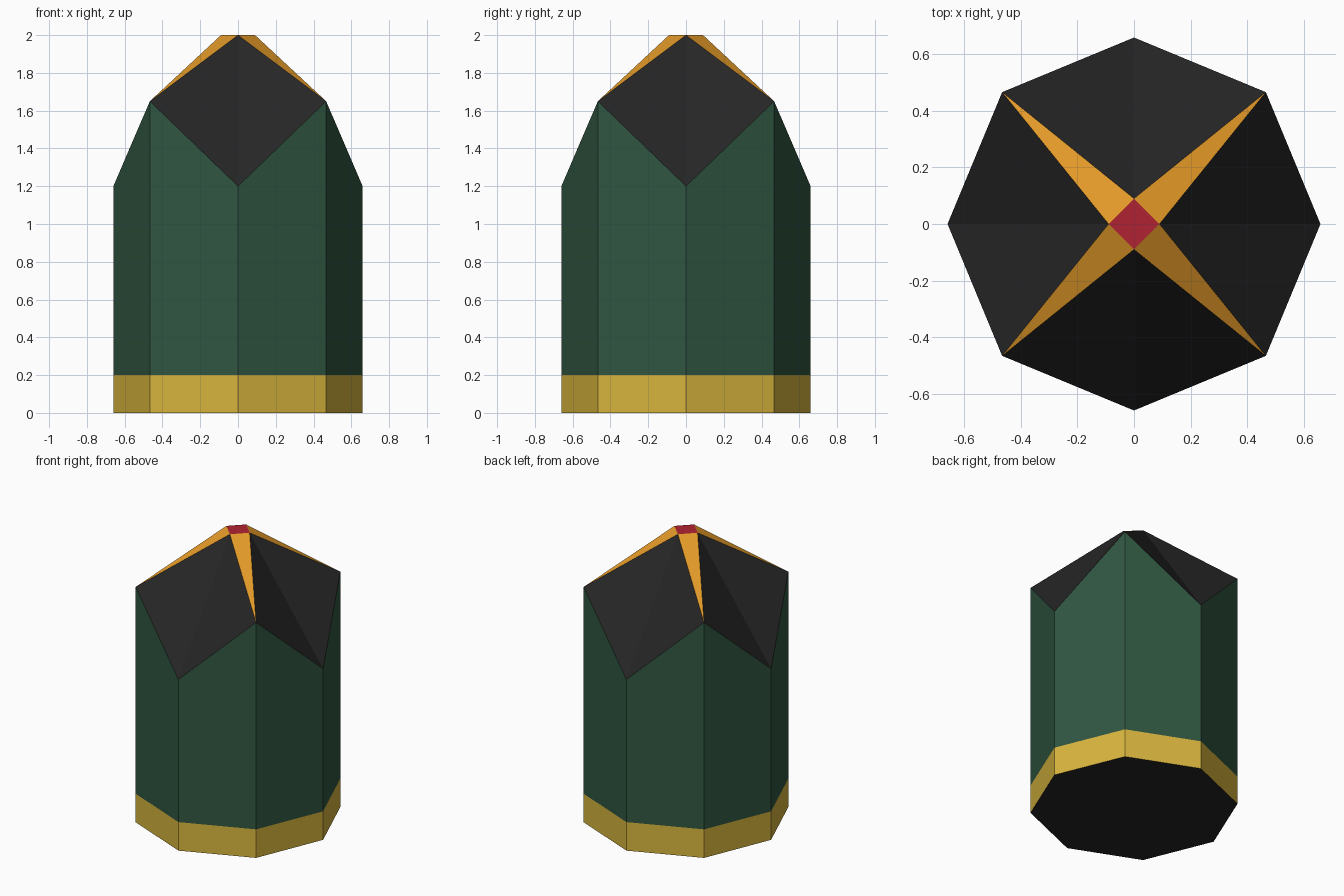
import bpy, bmesh, math

if "Cube" in bpy.data.objects:
    bpy.data.objects.remove(bpy.data.objects["Cube"])


def material(name, r, g, b):
    lin = [((c / 255 + 0.055) / 1.055) ** 2.4 for c in (r, g, b)]
    m = bpy.data.materials.new(name)
    m.diffuse_color = (*lin, 1)
    m.use_nodes = True
    m.node_tree.nodes["Principled BSDF"].inputs["Base Color"].default_value = m.diffuse_color
    return m


GOLD = material("gold", 216, 181, 62)
GREEN = material("dark green", 48, 86, 65)
BLACK = material("black", 38, 38, 38)
ORANGE = material("orange", 229, 155, 40)
RED = material("red", 176, 36, 50)

R, TIP = 0.66, 0.09


def ring(radius, n, zs):
    """Points around the z axis, starting on +x, cycling through heights zs."""
    return [(radius * math.cos(2 * math.pi * i / n),
             radius * math.sin(2 * math.pi * i / n), zs[i % len(zs)]) for i in range(n)]


def build(name, points, faces, mats):
    """faces holds (point indices, material slot)."""
    bm = bmesh.new()
    vs = [bm.verts.new(p) for p in points]
    for idx, slot in faces:
        bm.faces.new([vs[i] for i in idx]).material_index = slot
    me = bpy.data.meshes.new(name)
    bm.to_mesh(me)
    bm.free()
    for m in mats:
        me.materials.append(m)
    ob = bpy.data.objects.new(name, me)
    bpy.context.collection.objects.link(ob)
    return ob


def walls(slot=0):
    return [((i, (i + 1) % 8, 8 + (i + 1) % 8, 8 + i), slot) for i in range(8)]


# Gold base band with a black underside
build("base_band", ring(R, 8, [0]) + ring(R, 8, [0.2]),
      walls() + [(tuple(range(7, -1, -1)), 1)], [GOLD, BLACK])

# Green body: low corners on the axes, high corners on the diagonals
build("body", ring(R, 8, [0.2]) + ring(R, 8, [1.2, 1.65]), walls(), [GREEN])

# Roof: black panels folded along the axes, orange ridges, red tip
roof = []
for k in range(4):
    a, d, prev = 2 * k, 2 * k + 1, (2 * k - 1) % 8
    t, t2 = 8 + k, 8 + (k + 1) % 4
    roof += [((prev, a, t), 0), ((a, d, t), 0), ((d, t2, t), 1)]
roof.append(((8, 9, 10, 11), 2))
build("roof", ring(R, 8, [1.2, 1.65]) + ring(TIP, 4, [2.0]), roof, [BLACK, ORANGE, RED])
